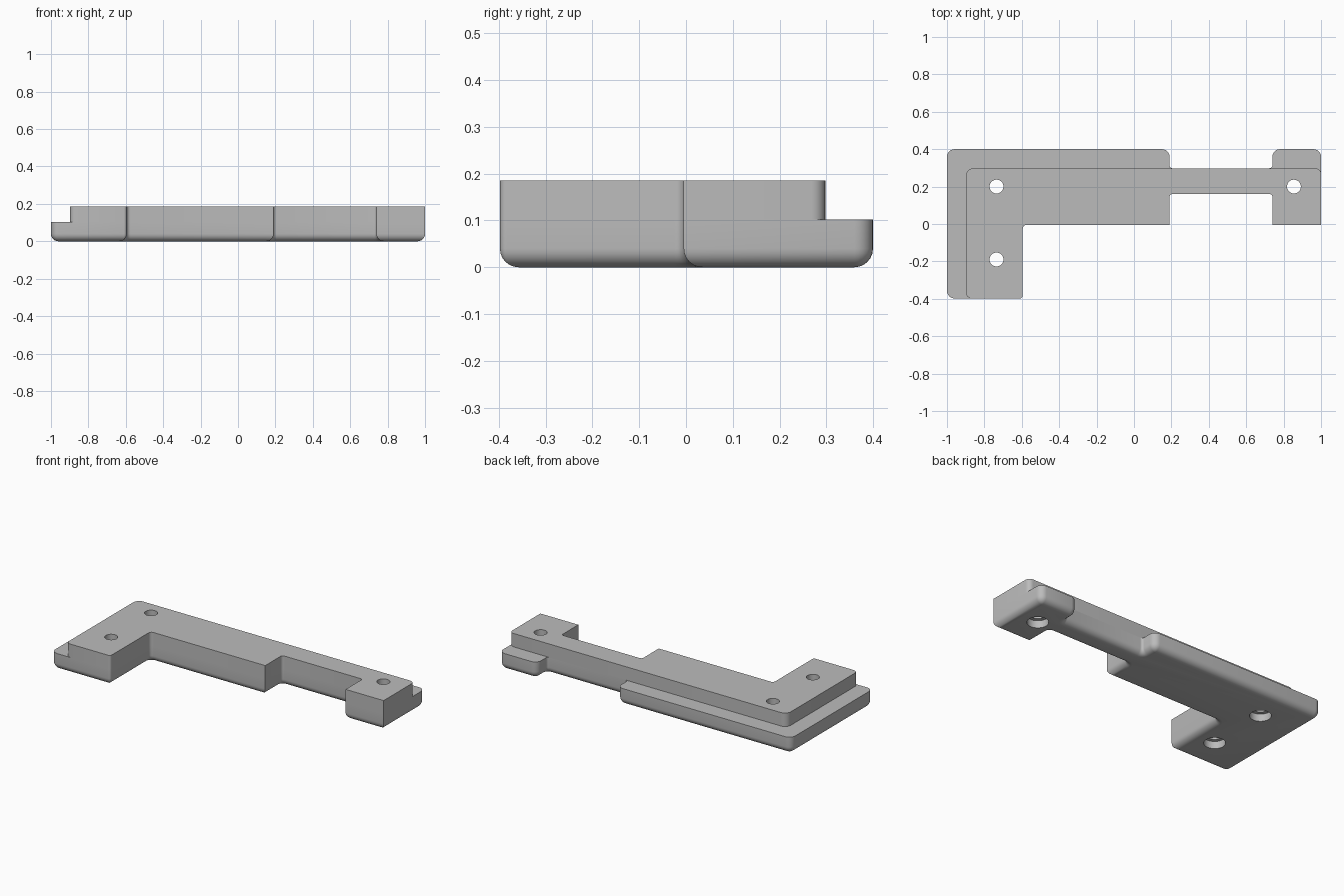
import bpy, bmesh, math
from mathutils import Vector

cube = bpy.data.objects.get("Cube")
if cube:
    bpy.data.objects.remove(cube)

grey = bpy.data.materials.new("plain grey")
grey.use_nodes = True
grey.diffuse_color = (0.5, 0.5, 0.5, 1)
grey.node_tree.nodes["Principled BSDF"].inputs["Base Color"].default_value = (0.5, 0.5, 0.5, 1)

BOTTOM, LEDGE, TOP = 0, 0.102, 0.185
ROUND = 0.04
STEPS = 6


def outline(corners, inset):
    """Offset a counter-clockwise outline inwards and fillet each (x, y, radius) corner."""
    points = []
    n = len(corners)
    for i, (x, y, radius) in enumerate(corners):
        p = Vector((x, y))
        a = (p - Vector(corners[i - 1][:2])).normalized()
        b = (Vector(corners[(i + 1) % n][:2]) - p).normalized()
        turn = a.x * b.y - a.y * b.x
        p += inset * (Vector((-a.y, a.x)) + Vector((-b.y, b.x)))
        if not radius:
            points.append(p)
            continue
        r = max(radius - inset, 0.002) if turn > 0 else radius + inset
        centre = p - a * r + b * r
        for k in range(STEPS + 1):
            t = k / STEPS * math.pi / 2
            points.append(centre + r * (a * math.sin(t) - b * math.cos(t)))
    return points


def make_object(name, bm):
    mesh = bpy.data.meshes.new(name)
    bmesh.ops.recalc_face_normals(bm, faces=bm.faces)
    bm.to_mesh(mesh)
    bm.free()
    obj = bpy.data.objects.new(name, mesh)
    bpy.context.collection.objects.link(obj)
    mesh.materials.append(grey)
    return obj


def prism(name, corners, levels):
    """Stack outlines given as (height, inset) and close both ends."""
    bm = bmesh.new()
    rings = [[bm.verts.new((p.x, p.y, z)) for p in outline(corners, d)] for z, d in levels]
    for low, high in zip(rings, rings[1:]):
        for i in range(len(low)):
            bm.faces.new((low[i - 1], low[i], high[i], high[i - 1]))
    bm.faces.new(rings[0])
    bm.faces.new(rings[-1])
    return make_object(name, bm)


# Front edge shared by both layers, running from the leg to the end block
front = [(-0.595, -0.398, 0.015), (-0.595, -0.005, 0.02), (0.19, -0.005, 0),
         (0.19, 0.16, 0.015), (0.74, 0.16, 0.015), (0.74, -0.005, 0), (1, -0.005, 0)]

# Lower layer with a rounded underside
back_low = [(1, 0.4, 0.04), (0.74, 0.4, 0.04), (0.74, 0.298, 0.015), (0.19, 0.298, 0.015),
            (0.19, 0.4, 0.04), (-1, 0.4, 0.04), (-1, -0.398, 0.04)]
curve = [(BOTTOM + ROUND * (1 - math.sin(t)), ROUND * (1 - math.cos(t)))
         for t in (math.pi / 2 * (1 - k / STEPS) for k in range(STEPS + 1))]
base = prism("base", front + back_low, curve + [(LEDGE, 0)])

# Raised layer leaving the ledge along the back and left
back_high = [(1, 0.298, 0.03), (-0.898, 0.298, 0.04), (-0.898, -0.398, 0.03)]
raised = prism("raised_plate", front + back_high, [(LEDGE, 0), (TOP, 0)])


# Stepped drill shape: wide recess below, narrow hole above
def drill(name, x, y):
    bm = bmesh.new()
    rings = []
    for r, z in ((0.06, -0.1), (0.06, 0.045), (0.037, 0.045), (0.037, 0.3)):
        rings.append([bm.verts.new((x + r * math.cos(k * math.pi / 16),
                                    y + r * math.sin(k * math.pi / 16), z)) for k in range(32)])
    for low, high in zip(rings, rings[1:]):
        for i in range(32):
            bm.faces.new((low[i - 1], low[i], high[i], high[i - 1]))
    bm.faces.new(rings[0])
    bm.faces.new(rings[-1])
    cutter = make_object(name, bm)
    cutter.hide_render = True
    return cutter


holes = {"leg": (-0.735, -0.19), "corner": (-0.735, 0.2), "end": (0.855, 0.2)}
cutters = [drill(key + "_hole_cutter", *place) for key, place in holes.items()]
for part in (base, raised):
    for cutter in cutters:
        mod = part.modifiers.new(cutter.name, "BOOLEAN")
        mod.operation = "DIFFERENCE"
        mod.solver = "EXACT"
        mod.object = cutter

# Apply the holes, remove the cutters and smooth the rounded edges
for part in (base, raised):
    bpy.ops.object.select_all(action="DESELECT")
    part.select_set(True)
    bpy.context.view_layer.objects.active = part
    for mod in list(part.modifiers):
        bpy.ops.object.modifier_apply(modifier=mod.name)
    bpy.ops.object.shade_smooth_by_angle(angle=math.radians(30))
for cutter in cutters:
    bpy.data.objects.remove(cutter)
